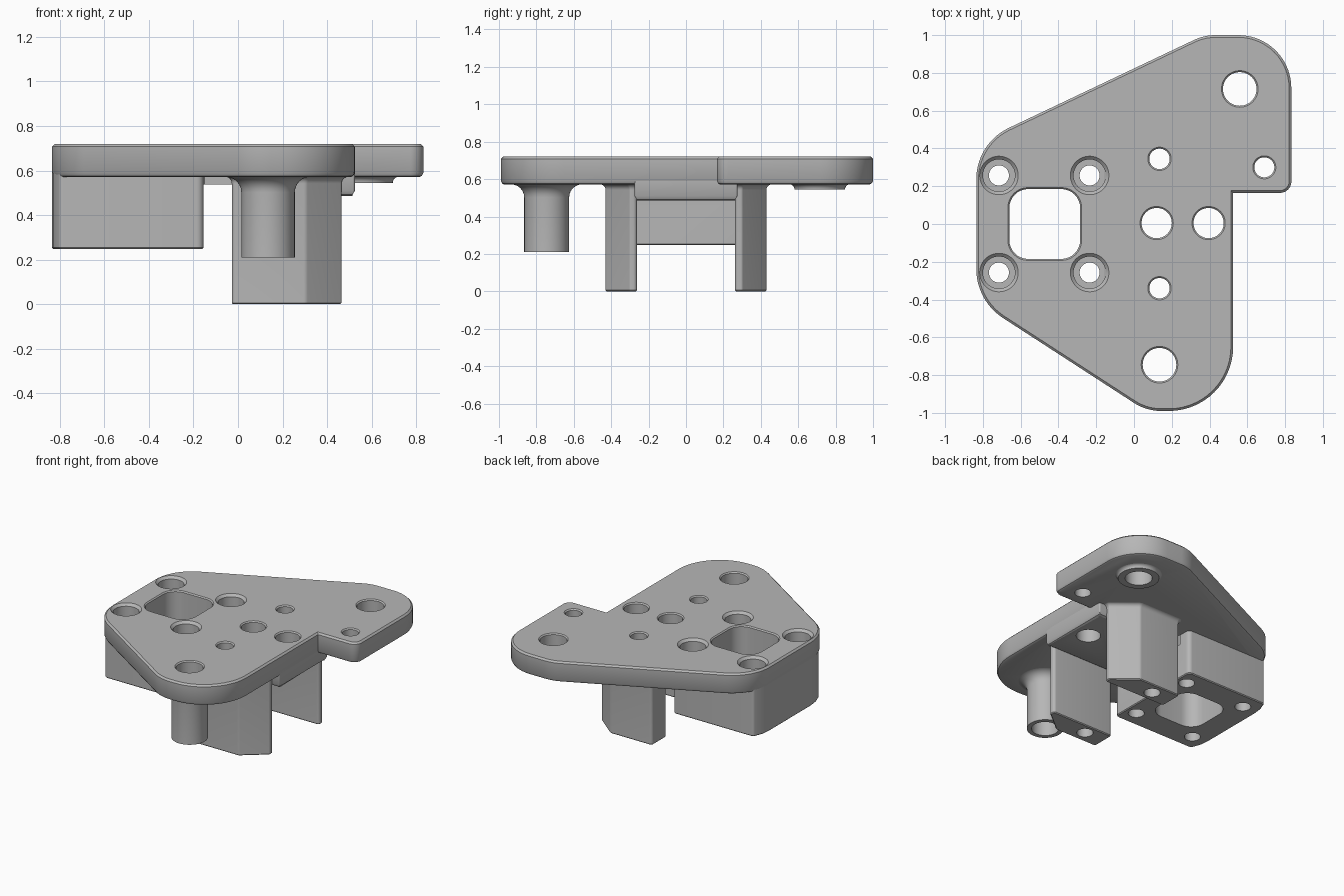
import bpy, bmesh, math
from mathutils import Vector

cube = bpy.data.objects.get("Cube")
if cube:
    bpy.data.objects.remove(cube, do_unlink=True)

grey = bpy.data.materials.new("machined grey")
grey.use_nodes = True
grey.diffuse_color = (0.47, 0.47, 0.47, 1)
grey.node_tree.nodes["Principled BSDF"].inputs["Base Color"].default_value = (0.47, 0.47, 0.47, 1)


def rounded(corners, steps=14):
    """Counter-clockwise outline from (x, y, fillet radius) corners."""
    out = []
    for i, (x, y, r) in enumerate(corners):
        p = Vector((x, y))
        if r == 0:
            out.append(p)
            continue
        a = (Vector(corners[i - 1][:2]) - p).normalized()
        b = (Vector(corners[(i + 1) % len(corners)][:2]) - p).normalized()
        half = a.angle(b) / 2
        centre = p + (a + b).normalized() * r / math.sin(half)
        start = p + a * r / math.tan(half) - centre
        end = p + b * r / math.tan(half) - centre
        turn = math.pi - 2 * half
        for k in range(steps + 1):
            t = k / steps
            out.append(centre + (start * math.sin((1 - t) * turn)
                                 + end * math.sin(t * turn)) / math.sin(turn))
    return out


def circle(x, y, r, n=48):
    return [Vector((x + r * math.cos(k * math.tau / n), y + r * math.sin(k * math.tau / n)))
            for k in range(n)]


def box(x0, x1, y0, y1, r):
    return rounded([(x0, y0, r), (x1, y0, r), (x1, y1, r), (x0, y1, r)], 8)


def offset(outline, d):
    out = []
    for i, p in enumerate(outline):
        e = (p - outline[i - 1]).normalized()
        f = (outline[(i + 1) % len(outline)] - p).normalized()
        n, m = Vector((e.y, -e.x)), Vector((f.y, -f.x))
        out.append(p + (n + m) * d / (1 + n.dot(m)))
    return out


def loft(bm, outline, levels):
    """Closed solid through (height, outward offset) levels."""
    rings = [[bm.verts.new((p.x, p.y, z)) for p in offset(outline, d)] for z, d in levels]
    n = len(outline)
    for low, high in zip(rings, rings[1:]):
        for i in range(n):
            j = (i + 1) % n
            bm.faces.new((low[i], low[j], high[j], high[i]))
    bm.faces.new(rings[0][::-1])
    bm.faces.new(rings[-1])


def part(name, *solids):
    bm = bmesh.new()
    for outline, levels in solids:
        loft(bm, outline, levels)
    mesh = bpy.data.meshes.new(name)
    bm.to_mesh(mesh)
    bm.free()
    mesh.materials.append(grey)
    ob = bpy.data.objects.new(name, mesh)
    bpy.context.collection.objects.link(ob)
    return ob


def flare(r, top, start=0.0):
    """Concave fillet levels that widen by r up to the given height."""
    return [(top - r + r * math.sin(a), start + r * (1 - math.cos(a)))
            for a in (k * math.pi / 12 for k in range(7))]


TOP, UNDER = 0.72, 0.57

# Main plate
plate = part("plate", (rounded([
    (-0.835, 0.427, 0.3), (-0.835, -0.406, 0.31), (0.066, -0.99, 0.27), (0.525, -0.99, 0.34),
    (0.525, 0.165, 0), (0.833, 0.165, 0.06), (0.833, 1.0, 0.28), (0.372, 1.0, 0.27)]),
    [(UNDER, -0.02), (0.576, -0.008), (0.59, 0), (0.708, 0), (TOP, -0.012)]))

# Block under the square window, flush with the plate's outer edge
block = part("window_block", (rounded([
    (-0.835, 0.237, 0), (-0.835, -0.237, 0), (-0.828, -0.30, 0), (-0.80, -0.375, 0.02),
    (-0.155, -0.375, 0.03), (-0.155, 0.375, 0.03), (-0.80, 0.375, 0.02), (-0.828, 0.30, 0)], 6),
    [(0.248, -0.006), (0.254, 0), (0.6, 0)]))

# Pads between the legs
pad = part("centre_pad", (box(-0.02, 0.525, -0.275, 0.275, 0.01),
                          [(0.485, -0.025), (0.492, -0.01), (0.51, 0), (0.6, 0)]))
web = part("thin_web", (box(-0.17, 0.02, -0.27, 0.27, 0.01), [(0.537, 0), (0.6, 0)]))

# Legs with one chamfered outer corner
legs = []
for name, s in (("back_leg", 1), ("front_leg", -1)):
    corners = [(-0.028, 0.262, 0.02), (0.465, 0.262, 0.02), (0.465, 0.30, 0.015),
               (0.305, 0.43, 0.03), (-0.028, 0.43, 0.02)]
    corners = [(x, y * s, r) for x, y, r in corners][::s]
    legs.append(part(name, (rounded(corners, 6),
                            [(0, -0.006), (0.006, 0)] + flare(0.03, UNDER + 0.002))))

# Hollow post and shallow boss
post = part("post", (circle(0.135, -0.745, 0.12), [(0.21, 0)] + flare(0.07, UNDER + 0.002)))
boss = part("boss", (circle(0.56, 0.715, 0.125),
                     [(0.545, 0)] + flare(0.027, UNDER + 0.002, 0.01)))

# Cutters: edge-broken through holes, counterbored bolts and the window
through = [(-0.1, 0), (TOP - 0.008, 0), (TOP + 0.02, 0.028)]
cuts = [(circle(x, y, r), through) for x, y, r in (
    (0.56, 0.715, 0.089), (0.135, -0.745, 0.089), (0.12, 0.005, 0.08), (0.395, 0.005, 0.08),
    (0.135, 0.345, 0.054), (0.135, -0.34, 0.054), (0.69, 0.30, 0.053))]
cuts += [(circle(x, y, 0.053), [(0.1, 0), (0.5, 0), (0.5, 0.032), (0.703, 0.032), (0.74, 0.069)])
         for x in (-0.715, -0.235) for y in (-0.257, 0.257)]
cuts.append((box(-0.66, -0.285, -0.185, 0.185, 0.1), through))
cutter = part("hole_cutter", *cuts)
cutter.hide_render = True

parts = [plate, block, pad, web, post, boss] + legs
for ob in parts:
    mod = ob.modifiers.new("holes", 'BOOLEAN')
    mod.object = cutter
    mod.operation = 'DIFFERENCE'
    mod.solver = 'EXACT'
    bpy.ops.object.select_all(action='DESELECT')
    ob.select_set(True)
    bpy.context.view_layer.objects.active = ob
    bpy.ops.object.modifier_apply(modifier=mod.name)
    bpy.ops.object.shade_smooth_by_angle(angle=math.radians(30))
bpy.data.objects.remove(cutter, do_unlink=True)
